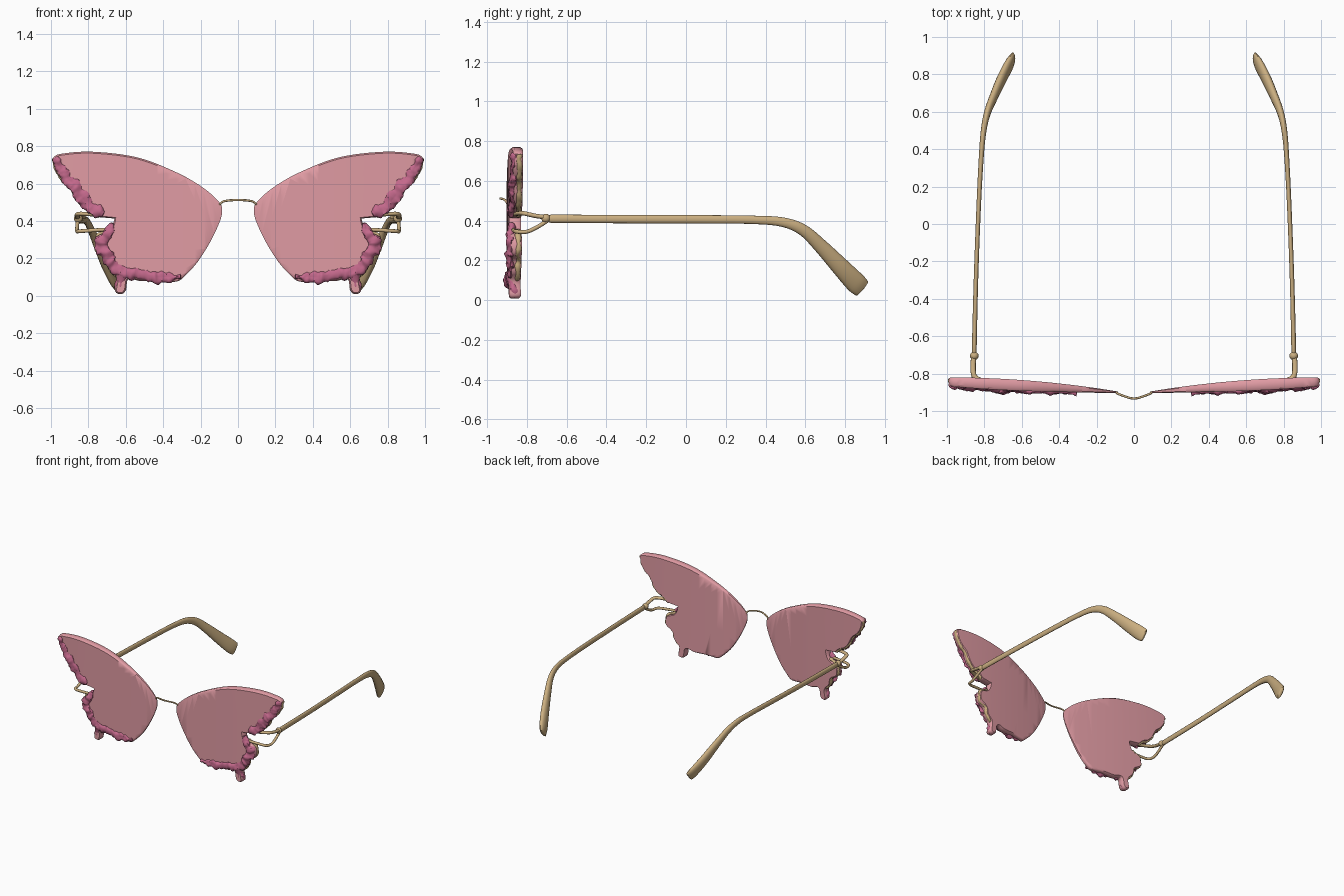
import bpy, bmesh, math
from mathutils import Vector, noise

if "Cube" in bpy.data.objects:
    bpy.data.objects.remove(bpy.data.objects["Cube"])


def material(name, rgb):
    m = bpy.data.materials.new(name)
    m.diffuse_color = (*rgb, 1)
    m.use_nodes = True
    m.node_tree.nodes["Principled BSDF"].inputs["Base Color"].default_value = m.diffuse_color
    return m


PINK = material("lens_pink", (0.75, 0.33, 0.37))
ROSE = material("frill_rose", (0.55, 0.14, 0.26))
GOLD = material("frame_gold", (0.60, 0.43, 0.22))


def spline(pts, steps):
    """Catmull-Rom through points of any dimension."""
    out = []
    for i in range(len(pts) - 1):
        a, b, c, d = (Vector(pts[min(max(i + k, 0), len(pts) - 1)]) for k in (-1, 0, 1, 2))
        for s in range(steps):
            t = s / steps
            out.append(0.5 * (2 * b + (c - a) * t + (2 * a - 5 * b + 4 * c - d) * t * t
                              + (3 * b - a - 3 * c + d) * t ** 3))
    out.append(Vector(pts[-1]))
    return out


def finish(bm, name, mat, mirror=True, angle=50):
    bmesh.ops.recalc_face_normals(bm, faces=bm.faces)
    me = bpy.data.meshes.new(name)
    bm.to_mesh(me)
    bm.free()
    me.materials.append(mat)
    ob = bpy.data.objects.new(name, me)
    bpy.context.collection.objects.link(ob)
    if mirror:
        ob.modifiers.new("mirror", 'MIRROR').use_mirror_merge = False
    bpy.ops.object.select_all(action='DESELECT')
    ob.select_set(True)
    bpy.context.view_layer.objects.active = ob
    bpy.ops.object.shade_smooth_by_angle(angle=math.radians(angle))
    return ob


def sweep(name, rows, ref, mat, steps=8, sides=12, lump=0.0, mirror=True):
    """Tube through rows (x, y, z, radius across, radius along ref) with rounded ends."""
    rows = spline(rows, steps)
    ref = Vector(ref)
    bm = bmesh.new()
    rings = []
    n = len(rows)
    for i, r in enumerate(rows):
        p = Vector(r[:3])
        tan = (Vector(rows[min(i + 1, n - 1)][:3]) - Vector(rows[max(i - 1, 0)][:3])).normalized()
        across = tan.cross(ref).normalized()
        along = across.cross(tan).normalized()
        cap = 0.55 if i in (0, n - 1) else 1
        ring = []
        for k in range(sides):
            a = 2 * math.pi * k / sides
            d = across * math.cos(a) * r[3] * cap + along * math.sin(a) * r[4] * cap
            if lump:
                d *= 1 + lump * noise.noise((p + d) * 24) + lump * 0.5 * noise.noise((p + d) * 55)
            ring.append(bm.verts.new(p + d))
        rings.append(ring)
    for a, b in zip(rings, rings[1:]):
        for k in range(sides):
            j = (k + 1) % sides
            bm.faces.new((a[k], a[j], b[j], b[k]))
    bm.faces.new(rings[0])
    bm.faces.new(rings[-1])
    return finish(bm, name, mat, mirror)


# Lens surfaces as depth over x
def back_y(x):
    return -0.82 - 0.075 * max(0, 1 - (x - 0.09) / 0.91) ** 2


def front_y(x):
    return -0.905 + 0.012 * x + 0.026 * x ** 3


# Wing-shaped lenses: smooth inner edge, scalloped outer edge with a notch and a drip
inner_edge = [(0.29, 0.10), (0.22, 0.175), (0.15, 0.285), (0.10, 0.39), (0.085, 0.45),
              (0.10, 0.50), (0.19, 0.58), (0.33, 0.66), (0.54, 0.74), (0.78, 0.77),
              (0.95, 0.758), (0.99, 0.735)]
upper_edge = [(0.99, 0.735), (0.975, 0.67), (0.94, 0.62), (0.90, 0.585), (0.87, 0.525),
              (0.83, 0.48), (0.78, 0.455), (0.745, 0.42)]
lower_edge = [(0.66, 0.413), (0.685, 0.35), (0.755, 0.315), (0.76, 0.24), (0.705, 0.20),
              (0.69, 0.145), (0.65, 0.095), (0.657, 0.025), (0.625, 0.008), (0.60, 0.03),
              (0.585, 0.09), (0.52, 0.078), (0.42, 0.08), (0.33, 0.075), (0.29, 0.10)]
outline = spline(inner_edge, 6)[:-1] + spline(upper_edge, 4) + spline(lower_edge, 4)[:-1]

bm = bmesh.new()
back = bm.faces.new([bm.verts.new((p[0], 0.2, p[1])) for p in outline])
front = bm.faces.new([bm.verts.new((p[0], 0.8, p[1])) for p in outline])
bv, fv = list(back.verts), list(front.verts)
for i in range(len(bv)):
    j = (i + 1) % len(bv)
    bm.faces.new((bv[i], bv[j], fv[j], fv[i]))
bmesh.ops.recalc_face_normals(bm, faces=bm.faces)
for face, depth in ((back, 0.0), (front, 1.0)):
    bmesh.ops.inset_region(bm, faces=[face], thickness=0.008, use_even_offset=False)
    for v in face.verts:
        v.co.y = depth
bmesh.ops.triangulate(bm, faces=[f for f in bm.faces if len(f.verts) > 4])
for k in range(1, 19):
    bmesh.ops.bisect_plane(bm, geom=bm.verts[:] + bm.edges[:] + bm.faces[:],
                           plane_co=(0.08 + k * 0.05, 0, 0), plane_no=(1, 0, 0))
for v in bm.verts:
    t, x = v.co.y, v.co.x
    v.co.y = back_y(x) * (1 - t) + front_y(x) * t
finish(bm, "lenses", PINK)


# Lumpy rose frill on the front of the outer edges, gold lining behind it
def edging(name, pts, mat, front_side, steps=8, lump=0.7):
    rows = []
    for x, z, w in pts:
        y = front_y(x) + 0.006 if front_side else back_y(x) - 0.018
        rows.append((x, y, z, w, 0.019 if front_side else 0.013))
    sweep(name, rows, (0, 1, 0), mat, steps, 14, lump)


edging("upper_frill", [(0.975, 0.74, 0.018), (0.945, 0.68, 0.027), (0.905, 0.62, 0.03),
                       (0.865, 0.565, 0.033), (0.825, 0.51, 0.034), (0.77, 0.46, 0.034),
                       (0.72, 0.432, 0.02)], ROSE, True, 12)
edging("lower_frill", [(0.672, 0.39, 0.014), (0.695, 0.335, 0.026), (0.728, 0.28, 0.038),
                       (0.70, 0.21, 0.034), (0.655, 0.15, 0.034), (0.57, 0.115, 0.03),
                       (0.45, 0.10, 0.028), (0.37, 0.10, 0.024), (0.305, 0.10, 0.012)], ROSE, True, 12)
sweep("frill_drip", [(0.62, -0.885, 0.12, 0.03, 0.02), (0.625, -0.87, 0.07, 0.03, 0.022),
                     (0.63, -0.86, 0.035, 0.032, 0.025), (0.63, -0.855, 0.012, 0.02, 0.018)],
      (0, 1, 0), ROSE, 6, 12, 0.3)
edging("upper_lining", [(x - 0.003, z, 0.009) for x, z in upper_edge], GOLD, False, 5)
edging("lower_lining", [(x - 0.003, z + 0.003, 0.009) for x, z in lower_edge[1:7]], GOLD, False, 5)

# Thin arched bridge wire
sweep("bridge", [(x, y, z, 0.006, 0.006) for x, y, z in
                 ((-0.10, -0.897, 0.485), (-0.075, -0.912, 0.505), (0, -0.933, 0.512),
                  (0.075, -0.912, 0.505), (0.10, -0.897, 0.485))], (0, 0, 1), GOLD, 6, 8, mirror=False)

# Forked hinge arms reaching into the notch
sweep("hinge_upper_arm", [(x, y, z, 0.014, 0.011) for x, y, z in
                          ((0.856, -0.69, 0.415), (0.86, -0.76, 0.425), (0.853, -0.815, 0.437),
                           (0.81, -0.84, 0.437), (0.74, -0.86, 0.432))], (0, 0, 1), GOLD)
sweep("hinge_lower_arm", [(x, y, z, 0.010, 0.010) for x, y, z in
                          ((0.856, -0.69, 0.405), (0.86, -0.745, 0.37), (0.86, -0.80, 0.345),
                           (0.845, -0.85, 0.345), (0.77, -0.865, 0.35), (0.68, -0.87, 0.355))],
      (0, 0, 1), GOLD)
bm = bmesh.new()
bmesh.ops.create_uvsphere(bm, u_segments=16, v_segments=10, radius=0.023)
bmesh.ops.translate(bm, verts=bm.verts, vec=(0.854, -0.705, 0.412))
finish(bm, "hinge_knuckle", GOLD)

# Temples: slim bars bending down into wide paddle tips
sweep("temples", [(0.855, -0.71, 0.41, 0.021, 0.013), (0.845, -0.30, 0.408, 0.021, 0.012),
                  (0.83, 0.10, 0.407, 0.021, 0.012), (0.817, 0.35, 0.404, 0.021, 0.013),
                  (0.805, 0.49, 0.392, 0.024, 0.015), (0.785, 0.59, 0.352, 0.029, 0.018),
                  (0.75, 0.68, 0.27, 0.036, 0.022), (0.705, 0.78, 0.165, 0.046, 0.025),
                  (0.665, 0.855, 0.087, 0.052, 0.022), (0.645, 0.89, 0.056, 0.045, 0.012)],
      (1, 0, 0), GOLD, 8, 16)
